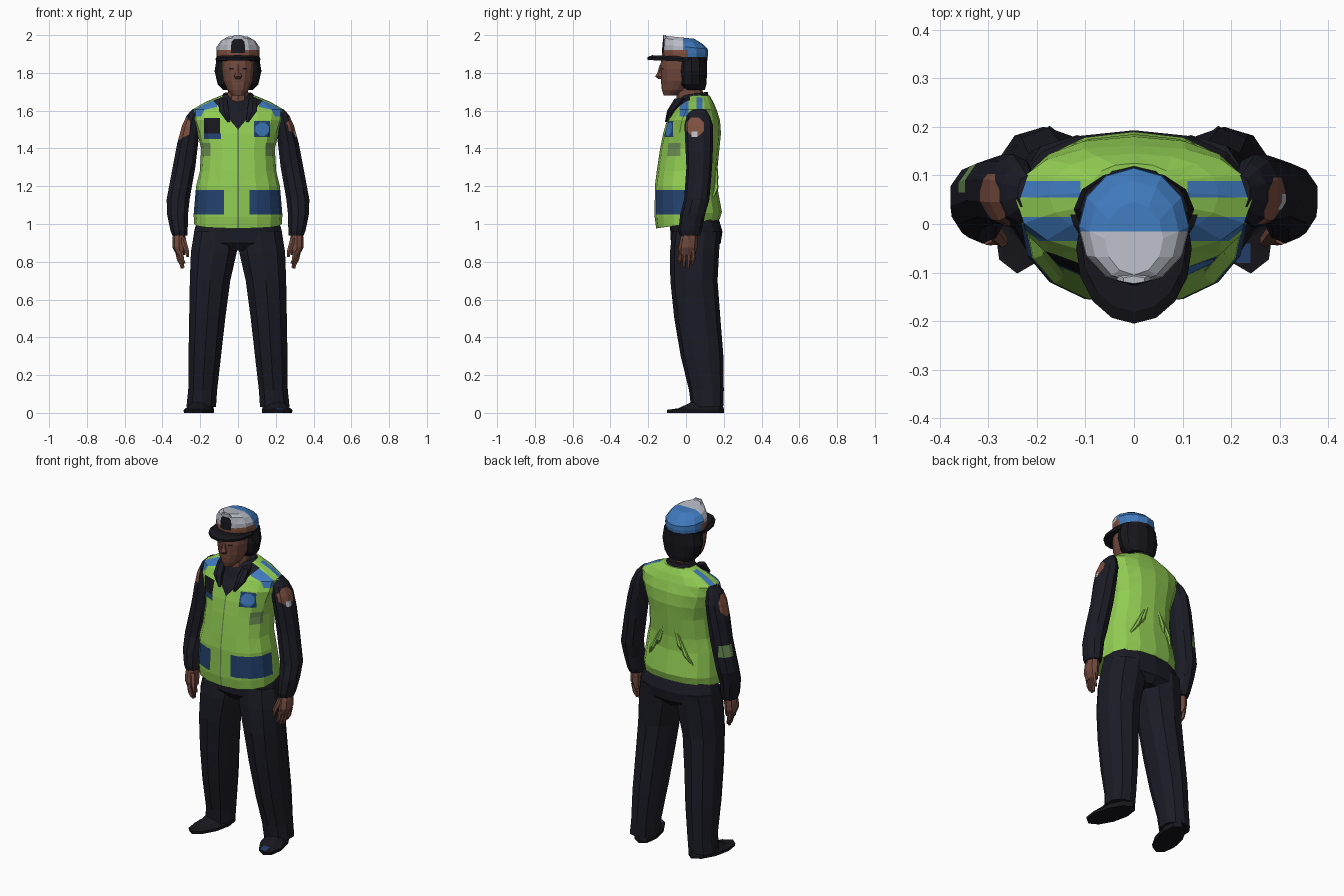
import bpy, bmesh, math
from mathutils import Vector

cube = bpy.data.objects.get("Cube")
if cube:
    bpy.data.objects.remove(cube, do_unlink=True)


def material(name, r, g, b):
    m = bpy.data.materials.new(name)
    m.use_nodes = True
    m.diffuse_color = (r, g, b, 1)
    bsdf = m.node_tree.nodes["Principled BSDF"]
    bsdf.inputs["Base Color"].default_value = (r, g, b, 1)
    bsdf.inputs["Roughness"].default_value = 0.8
    return m


NAVY = material("navy cloth", 0.011, 0.011, 0.019)
BLACK = material("black", 0.008, 0.008, 0.012)
GREEN = material("vest green", 0.28, 0.6, 0.085)
OLIVE = material("dull green", 0.15, 0.27, 0.09)
BLUE = material("bright blue", 0.05, 0.19, 0.5)
DEEP = material("pocket blue", 0.018, 0.055, 0.16)
SKIN = material("skin", 0.165, 0.067, 0.046)
PATCH = material("brown patch", 0.21, 0.08, 0.052)
WHITE = material("hat white", 0.48, 0.5, 0.56)


def loft(name, rings, mat, n=10, power=2.0, shear_x=0.0):
    """Skin of rings (x, y, z, rx, ry[, slope]); slope raises z along y."""
    bm = bmesh.new()
    loops = []
    for x, y, z, rx, ry, *slope in rings:
        k = slope[0] if slope else 0
        loop = []
        for i in range(n):
            a = math.tau * i / n - math.pi / 2
            c, s = math.cos(a), math.sin(a)
            dx = math.copysign(abs(c) ** (2 / power), c) * rx
            dy = math.copysign(abs(s) ** (2 / power), s) * ry
            loop.append(bm.verts.new((x + dx + shear_x * dy, y + dy, z + k * dy)))
        loops.append(loop)
    for a, b in zip(loops, loops[1:]):
        for i in range(n):
            j = (i + 1) % n
            bm.faces.new((a[i], a[j], b[j], b[i]))
    bm.faces.new(loops[0][::-1])
    bm.faces.new(loops[-1])
    bmesh.ops.recalc_face_normals(bm, faces=bm.faces)
    bmesh.ops.triangulate(bm, faces=bm.faces)
    me = bpy.data.meshes.new(name)
    bm.to_mesh(me)
    bm.free()
    me.materials.append(mat)
    ob = bpy.data.objects.new(name, me)
    bpy.context.scene.collection.objects.link(ob)
    return ob


def paint(ob, mat, planes):
    """Cut the surface along planes and colour the faces inside all of them."""
    me = ob.data
    if mat.name not in me.materials:
        me.materials.append(mat)
    index = me.materials.find(mat.name)
    bm = bmesh.new()
    bm.from_mesh(me)
    planes = [(Vector(co), Vector(no)) for co, no in planes]
    for co, no in planes:
        bmesh.ops.bisect_plane(bm, geom=bm.verts[:] + bm.edges[:] + bm.faces[:],
                               dist=1e-5, plane_co=co, plane_no=no)
    for f in bm.faces:
        mid = f.calc_center_median()
        if all((mid - co).dot(no) < 0 for co, no in planes):
            f.material_index = index
    bm.to_mesh(me)
    bm.free()


def box(x=None, y=None, z=None):
    """Planes for a box; an axis left out is unlimited."""
    out = []
    for axis, span in enumerate((x, y, z)):
        if span:
            for sign, v in zip((-1, 1), sorted(span)):
                co, no = [0, 0, 0], [0, 0, 0]
                co[axis], no[axis] = v, sign
                out.append((co, no))
    return out


def disc(axis, u, z, r, n=8):
    """Planes for a round spot at (u, z), where u runs along the given axis."""
    out = []
    for i in range(n):
        no = [0, 0, math.sin(math.tau * i / n)]
        no[axis] = math.cos(math.tau * i / n)
        co = [v * r for v in no]
        co[axis] += u
        co[2] += z
        out.append((co, no))
    return out


FRONT = (-1, 0)

# Vest
vest = loft("vest", [
    (0, .01, 1.0, .232, .168, .14), (0, .012, 1.05, .235, .178, .08), (0, 0, 1.2, .222, .165),
    (0, .005, 1.28, .202, .16), (0, .02, 1.4, .195, .157), (0, .032, 1.48, .215, .153),
    (0, .04, 1.55, .238, .14), (0, .05, 1.605, .243, .112), (0, .06, 1.645, .175, .085),
    (0, .065, 1.68, .09, .06)], GREEN, n=16, power=2.3)
# Shoulder bands, hip pockets and side panels
for s, inner in ((1, .06), (-1, .075)):
    for band in ((-.035, .014), (.055, .088)):
        paint(vest, BLUE, box((s * .11, s * .3), band, (1.57, 1.7)))
    paint(vest, DEEP, box((s * inner, s * .3), (-1, .0), (1.05, 1.18)))
    paint(vest, OLIVE, box((s * .145, s * .2), (-1, -.03), (1.36, 1.43)))
# Zip and open neck
paint(vest, OLIVE, box((-.004, .004), FRONT, (.95, 1.52)))
paint(vest, NAVY, [((0, 0, 1.5), (1, 0, -.85)), ((0, 0, 1.5), (-1, 0, -.85)),
                   ((0, .02, 0), (0, 1, 0))])
# Chest badge with round emblem, and radio pouch
paint(vest, DEEP, box((.085, .17), FRONT, (1.46, 1.545)))
paint(vest, BLUE, disc(0, .128, 1.502, .035) + box(y=FRONT))
paint(vest, DEEP, box((-.18, -.09), FRONT, (1.45, 1.48)))
paint(vest, BLACK, box((-.18, -.095), FRONT, (1.48, 1.56)))

# Shirt collar and neck
loft("shirt_collar", [(0, .03, 1.58, .13, .105), (0, .035, 1.64, .118, .092),
                      (0, .045, 1.69, .078, .07, .15)], NAVY, n=12)
loft("neck", [(0, .02, 1.6, .06, .075), (0, .02, 1.76, .055, .065)], SKIN)
for s, side in ((1, "left"), (-1, "right")):
    loft(side + "_collar_wing", [(s * .05, -.1, 1.54, .008, .012), (s * .075, -.08, 1.6, .03, .02),
                                 (s * .08, -.03, 1.665, .025, .03)], NAVY, n=6)
    # Creases at the small of the back
    for i in range(2):
        loft(f"{side}_vest_crease_{i + 1}", [
            (s * (.15 - .05 * i), .135, 1.12 + .05 * i, .006, .004),
            (s * (.11 - .04 * i), .16, 1.19 + .05 * i, .016, .012),
            (s * (.06 - .03 * i), .16, 1.3 + .05 * i, .005, .004)], GREEN, n=6)

# Head
head = loft("head", [
    (0, -.085, 1.68, .03, .033), (0, -.06, 1.71, .058, .068), (0, -.045, 1.76, .08, .088),
    (0, -.045, 1.82, .087, .092), (0, -.04, 1.89, .087, .09)], SKIN, n=14)
for s in (-1, 1):
    paint(head, BLACK, box((s * .025, s * .048), FRONT, (1.817, 1.825)))
paint(head, PATCH, box((-.027, .027), FRONT, (1.738, 1.75)))
loft("nose", [(0, -.13, 1.768, .016, .018), (0, -.133, 1.782, .023, .03),
              (0, -.13, 1.8, .014, .022), (0, -.128, 1.845, .008, .01)], SKIN, n=6)
loft("hair", [(0, .045, 1.71, .08, .055), (0, .033, 1.74, .108, .075),
              (0, .03, 1.81, .124, .082), (0, .03, 1.88, .112, .08)], BLACK, n=12)

# Peaked hat, higher at the front
hat = loft("hat_crown", [
    (0, -.005, 1.865, .112, .118), (0, -.005, 1.905, .115, .122), (0, -.005, 1.938, .113, .12, -.1),
    (0, -.015, 1.968, .092, .105, -.16), (0, -.03, 1.988, .06, .075, -.1)], BLUE, n=12)
paint(hat, WHITE, box(y=(-1, -.015)))
paint(hat, BLACK, box(z=(1.8, 1.885)))
paint(hat, PATCH, box(y=(-1, .01), z=(1.885, 1.922)))
paint(hat, BLACK, box((-.036, .036), (-1, -.08), (1.905, 1.95)))
paint(hat, BLACK, disc(0, 0, 1.95, .034) + box(y=(-1, -.09)))
loft("hat_peak", [(0, -.05, 1.862, .117, .154, -.04), (0, -.05, 1.876, .119, .155, -.04),
                  (0, -.04, 1.888, .108, .14, -.04)], BLACK, n=16)
loft("hat_badge", [(0, -.11, 1.98, .04, .012), (0, -.115, 2.0, .025, .008)], WHITE, n=6)

# Seat of the trousers
loft("trouser_seat", [(0, .05, .86, .06, .1), (0, .052, .9, .22, .132), (0, .055, .96, .238, .138),
                      (0, .04, 1.04, .215, .13)], NAVY, n=14, power=2.3)

for s, side in ((1, "left"), (-1, "right")):
    # Trouser leg with flared hem
    loft(side + "_trouser_leg", [
        (s * .195, .112, .03, .082, .085), (s * .187, .108, .12, .08, .092),
        (s * .176, .085, .3, .09, .113), (s * .163, .06, .5, .1, .122),
        (s * .148, .042, .7, .112, .125), (s * .128, .045, .85, .127, .13),
        (s * .117, .055, .96, .12, .128)], NAVY, n=10, power=2.2)
    # Shoe with toes turned out
    shoe = loft(side + "_shoe", [
        (s * .207, .05, 0, .073, .15), (s * .207, .05, .016, .074, .152),
        (s * .2, .075, .038, .06, .115, .12), (s * .193, .11, .07, .045, .07, .1)],
        BLACK, n=10, shear_x=-s * .22)
    if s > 0:
        paint(shoe, DEEP, box((.2, .24), (-.08, -.04), (.017, .1)))
    # Sleeve with cuff and shoulder patch
    sleeve = loft(side + "_sleeve", [
        (s * .308, .02, .94, .042, .054), (s * .312, .022, .965, .048, .062),
        (s * .32, .035, 1.05, .058, .066), (s * .317, .057, 1.13, .064, .067),
        (s * .286, .07, 1.3, .063, .068), (s * .266, .07, 1.43, .058, .074),
        (s * .249, .068, 1.52, .05, .076), (s * .237, .065, 1.575, .036, .06),
        (s * .22, .065, 1.61, .02, .035)], NAVY, n=10)
    outside = box((s * .255, s * 1))
    if s > 0:
        paint(sleeve, PATCH, outside + disc(1, .048, 1.515, .048))
        paint(sleeve, WHITE, outside + box(y=(.03, .062), z=(1.46, 1.49)))
    else:
        paint(sleeve, PATCH, outside + disc(1, .045, 1.505, .058))
        paint(sleeve, OLIVE, box((-1, -.3), (.065, .13), (1.22, 1.29)))
    # Hand, fingers and thumb
    loft(side + "_hand", [
        (s * .303, .005, .835, .022, .044), (s * .313, .01, .875, .034, .05),
        (s * .312, .015, .92, .036, .046), (s * .31, .02, .96, .03, .038)], SKIN, n=8)
    for i, tip in enumerate((.79, .77, .765, .785)):
        x, y = .3 + .006 * i, -.03 + .023 * i
        loft(f"{side}_finger_{i + 1}", [
            (s * (x - .016), y - .005, tip, .008, .008), (s * (x - .005), y - .002, .81, .012, .012),
            (s * (x + .004), y, .86, .014, .013)], SKIN, n=6)
    loft(side + "_thumb", [
        (s * .266, -.038, .825, .008, .008), (s * .272, -.035, .86, .014, .014),
        (s * .293, -.01, .925, .018, .018)], SKIN, n=6)
